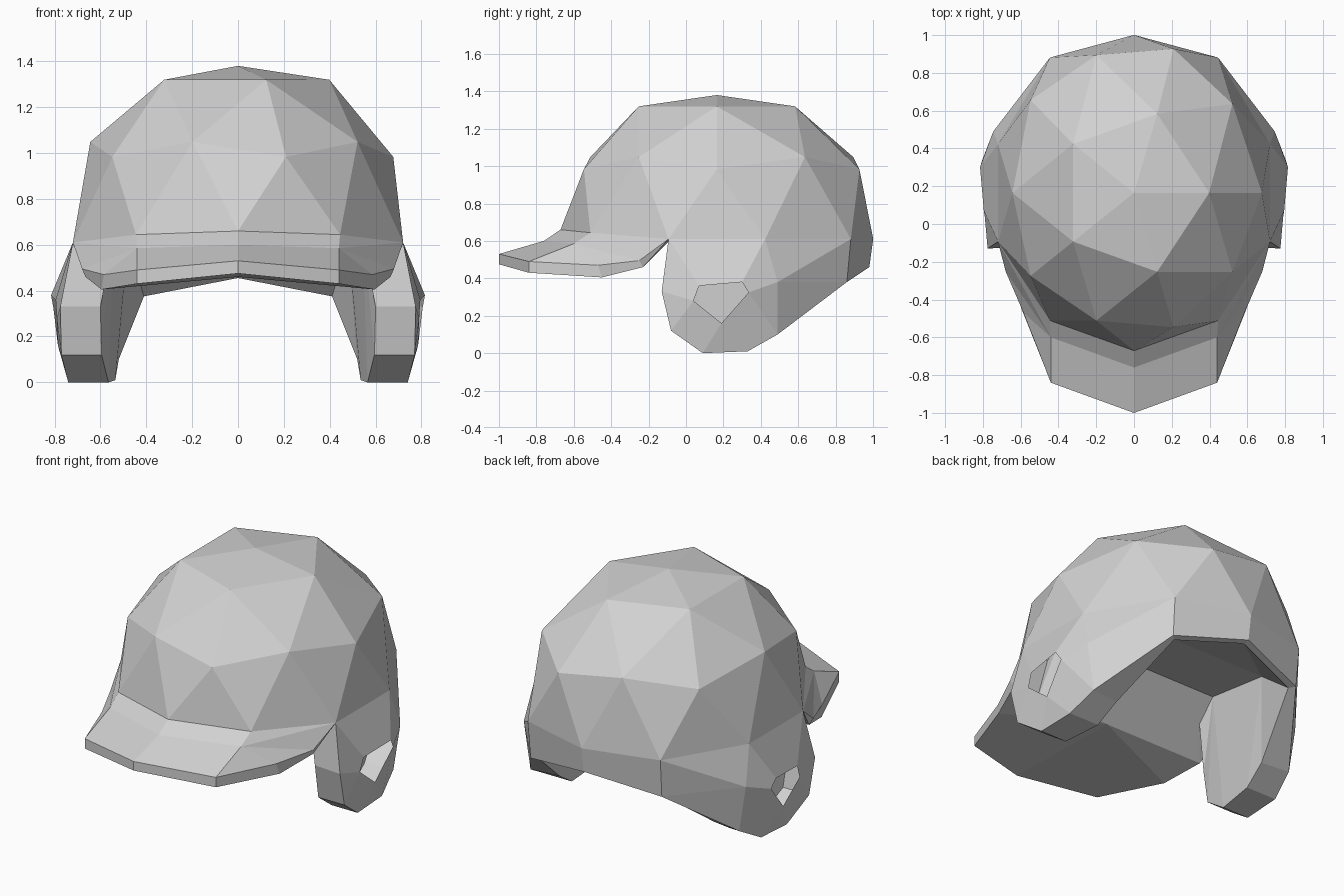
import bpy, bmesh, math
from mathutils import Vector

cube = bpy.data.objects.get("Cube")
if cube:
    bpy.data.objects.remove(cube, do_unlink=True)

GREY = 0.64
mat = bpy.data.materials.new("helmet_grey")
mat.use_nodes = True
mat.diffuse_color = (GREY, GREY, GREY, 1)
mat.node_tree.nodes["Principled BSDF"].inputs["Base Color"].default_value = (GREY, GREY, GREY, 1)
mat.use_backface_culling = True


def shell_point(v):
    """Turn a unit sphere point into a point on the helmet shell."""
    p = Vector((v.x * 0.757, v.y * 0.836, v.z * 0.834))
    if v.z < 0.7 and 0.4 < v.y < 0.95:
        p.y += 0.04 + 0.025 * v.z                       # fuller back
    if v.z < 0.1:
        p.z += 0.05 * max(0, -v.y - 0.4) / 0.6          # raised brow
    p.z = min(p.z, 0.77)                                # flattened crown
    return p + Vector((0, 0.165, 0.61))


def rim_point(degrees):
    a = math.radians(degrees)
    return shell_point(Vector((math.cos(a), math.sin(a), 0)))


def add_object(name, bm):
    mesh = bpy.data.meshes.new(name)
    bm.to_mesh(mesh)
    bm.free()
    mesh.materials.append(mat)
    obj = bpy.data.objects.new(name, mesh)
    bpy.context.scene.collection.objects.link(obj)
    return obj


def add_mirrored(name, points, faces):
    """Build the left half from named points, then mirror it."""
    bm = bmesh.new()
    verts = {k: bm.verts.new(p) for k, p in points.items()}
    for f in faces:
        bm.faces.new([verts[k] for k in f.split()])
    bmesh.ops.recalc_face_normals(bm, faces=bm.faces[:])
    obj = add_object(name, bm)
    mod = obj.modifiers.new("mirror", "MIRROR")
    mod.merge_threshold = 0.001


# Dome: upper half of a coarse icosphere
bm = bmesh.new()
bmesh.ops.create_icosphere(bm, subdivisions=2, radius=1)
bmesh.ops.delete(bm, geom=[v for v in bm.verts if v.co.z < -0.1], context="VERTS")
for v in bm.verts:
    v.co = shell_point(v.co)
add_object("dome", bm)

# Points shared by the brim and guards: dome rim and inner brow line
brow, temple, side, ear, rear, nape = (rim_point(a) for a in (-90, -54, -18, 18, 54, 90))
s, s0 = (0.545, -0.09, 0.60), (0, -0.09, 0.60)

# Brim: m = crease, c = upper edge, u = lower edge, t = back of the underside
brim = dict(
    brow=brow, temple=temple, side=side, s=s, s0=s0,
    m0=(0, -0.76, 0.60), m1=(0.44, -0.60, 0.585),
    c0=(0, -1, 0.53), c1=(0.44, -0.84, 0.49), c2=(0.585, -0.47, 0.47), c3=(0.68, -0.25, 0.495),
    u0=(0, -1, 0.475), u1=(0.44, -0.84, 0.43), u2=(0.595, -0.45, 0.405), u3=(0.665, -0.23, 0.46),
    t0=(0, -0.23, 0.46))
add_mirrored("brim", brim, [
    # top
    "brow m0 m1 temple", "m0 c0 c1 m1", "temple m1 side",
    "m1 c1 c2", "m1 c2 c3", "m1 c3 side",
    # edge
    "c0 u0 u1 c1", "c1 u1 u2 c2", "c2 u2 u3 c3", "c3 u3 side",
    # underside and the step up to the liner
    "u0 t0 u1", "u1 t0 u2", "u2 t0 u3", "t0 s0 s u3", "u3 s side"])

# Ear guards, neck band and liner:
# p = outer outline, r = inner outline, h = ear hole, v and w = liner ceiling
guard = dict(
    side=side, ear=ear, rear=rear, nape=nape, s=s, s0=s0,
    p1=(0.775, -0.13, 0.33), p2=(0.77, -0.08, 0.12), p3=(0.74, 0.09, 0),
    p4=(0.735, 0.33, 0.01), p5=(0.70, 0.49, 0.10), p6=(0.44, 0.86, 0.38), p7=(0, 0.98, 0.46),
    q=(0.745, 0.49, 0.38),
    h0=(0.79, 0.04, 0.28), h1=(0.795, 0.07, 0.36), h2=(0.815, 0.30, 0.38),
    h3=(0.805, 0.335, 0.325), h4=(0.785, 0.19, 0.16),
    r1=(0.60, -0.12, 0.33), r2=(0.595, -0.08, 0.12), r3=(0.565, 0.09, 0),
    r4=(0.535, 0.33, 0.01), r5=(0.52, 0.47, 0.10), r6=(0.41, 0.83, 0.375), r7=(0, 0.94, 0.455),
    v=(0.54, 0.03, 0.72), v0=(0, 0.03, 0.72), w=(0.48, 0.52, 0.61), w0=(0, 0.52, 0.61))
faces = [
    # outer wall around the ear hole
    "side p1 h0 h1", "p1 p2 h0", "p2 p3 h4 h0", "p3 p4 h4", "p4 p5 h3 h4",
    "p5 q h3", "q ear h2 h3", "ear side h1 h2",
    # neck band
    "ear q rear", "q p6 rear", "q p5 p6", "rear p6 p7 nape",
    # inner wall
    "s r1 v", "r1 r2 v", "r2 r3 v", "r3 w v", "r3 r4 w", "r4 r5 w", "r5 r6 w",
    # liner: brow wall, ceiling and back slope
    "s v v0 s0", "v w w0 v0", "w r6 r7", "w r7 w0",
    # front edge
    "side p1 r1 s"]
# bottom edge
faces += [f"p{k} p{k + 1} r{k + 1} r{k}" for k in range(1, 7)]
add_mirrored("ear_guards", guard, faces)
